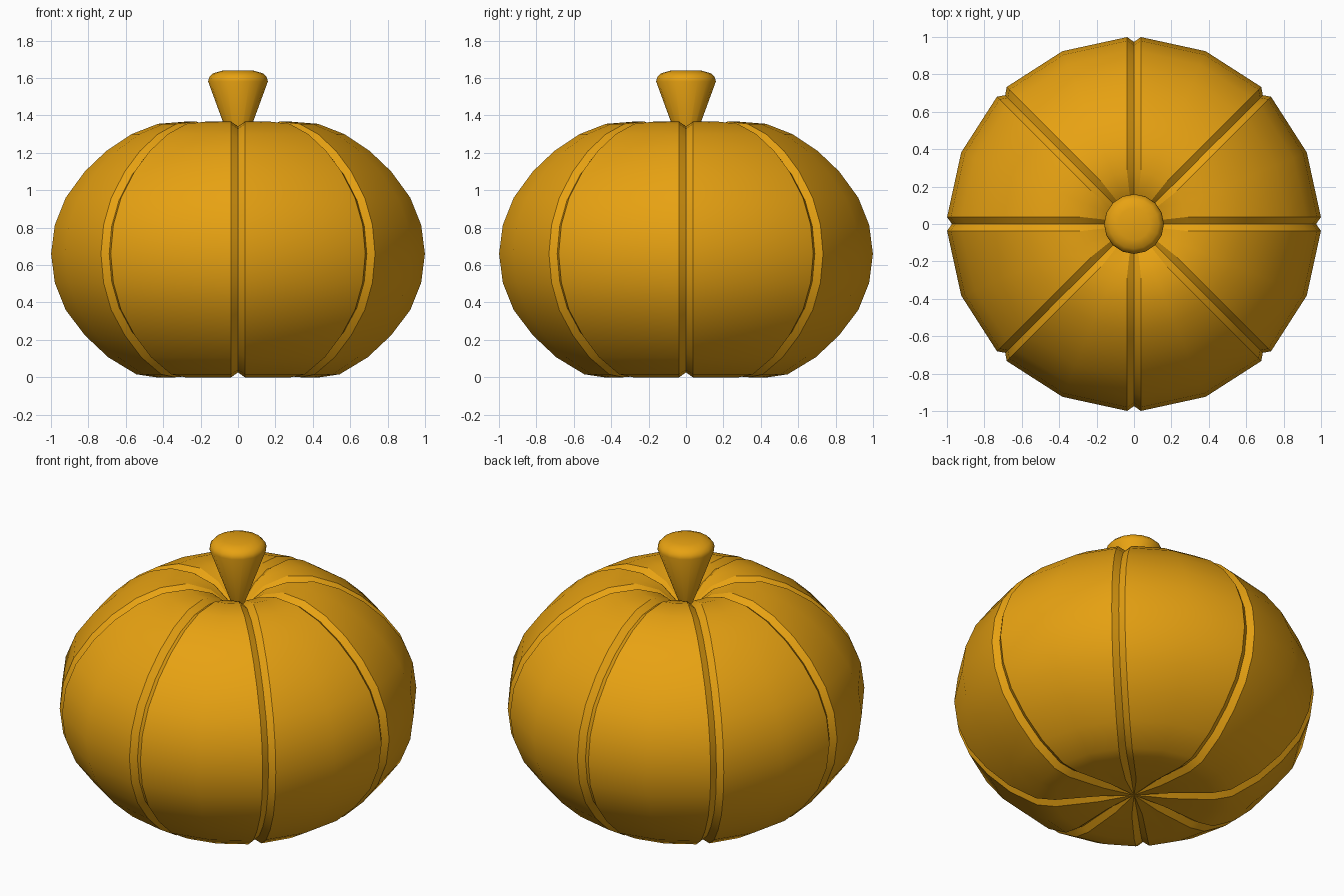
import bpy, bmesh, math

if "Cube" in bpy.data.objects:
    bpy.data.objects.remove(bpy.data.objects["Cube"])

mat = bpy.data.materials.new("pumpkin_orange")
mat.diffuse_color = (0.8, 0.36, 0.006, 1)
mat.use_nodes = True
mat.node_tree.nodes["Principled BSDF"].inputs["Base Color"].default_value = mat.diffuse_color


def lathe(name, rings, bottom_z, top_z, angle):
    """Skin rings of points (bottom to top) and close them with a fan at each pole."""
    bm = bmesh.new()
    rows = [[bm.verts.new(p) for p in ring] for ring in rings]
    n = len(rows[0])
    low, high = bm.verts.new((0, 0, bottom_z)), bm.verts.new((0, 0, top_z))
    for i in range(n):
        j = (i + 1) % n
        for a, b in zip(rows, rows[1:]):
            bm.faces.new((a[i], a[j], b[j], b[i]))
        bm.faces.new((low, rows[0][j], rows[0][i]))
        bm.faces.new((high, rows[-1][i], rows[-1][j]))
    bmesh.ops.recalc_face_normals(bm, faces=bm.faces)
    me = bpy.data.meshes.new(name)
    bm.to_mesh(me)
    bm.free()
    me.materials.append(mat)
    ob = bpy.data.objects.new(name, me)
    bpy.context.collection.objects.link(ob)
    bpy.ops.object.select_all(action='DESELECT')
    ob.select_set(True)
    bpy.context.view_layer.objects.active = ob
    bpy.ops.object.shade_smooth_by_angle(angle=math.radians(angle))
    return ob


def polar(r, a, z):
    return (r * math.cos(a), r * math.sin(a), z)


# Ribbed body: eight lobes separated by narrow V grooves
profile = [(0.2, 0.015), (0.44, 0.0), (0.545, 0.016), (0.695, 0.107), (0.82, 0.225),
           (0.922, 0.36), (0.98, 0.505), (1.0, 0.66), (0.98, 0.815), (0.922, 0.96),
           (0.82, 1.10), (0.705, 1.21), (0.57, 1.30), (0.43, 1.355), (0.28, 1.367),
           (0.15, 1.325), (0.06, 1.245)]
rings = []
for k, (r, z) in enumerate(profile):
    # outward normal of the profile gives the groove its depth
    r0, z0 = profile[max(k - 1, 0)]
    r1, z1 = profile[min(k + 1, len(profile) - 1)]
    length = math.hypot(r1 - r0, z1 - z0)
    depth = min(0.026, 0.12 * r)
    gr, gz = r - depth * (z1 - z0) / length, z + depth * (r1 - r0) / length
    half = min(0.037 / r, 0.15)
    ring = []
    for i in range(8):
        a = i * math.pi / 4
        ring += [polar(gr, a, gz), polar(r, a + half, z),
                 polar(r, a + math.pi / 8, z), polar(r, a + math.pi / 4 - half, z)]
    rings.append(ring)
lathe("pumpkin_body", rings, 0.03, 1.19, 30)

# Flared stem with a rounded cap
stem = [(0.02, 1.2), (0.16, 1.582), (0.153, 1.605), (0.133, 1.625), (0.085, 1.639)]
lathe("stem", [[polar(r, i * math.pi / 8, z) for i in range(16)] for r, z in stem],
      1.19, 1.64, 40)
